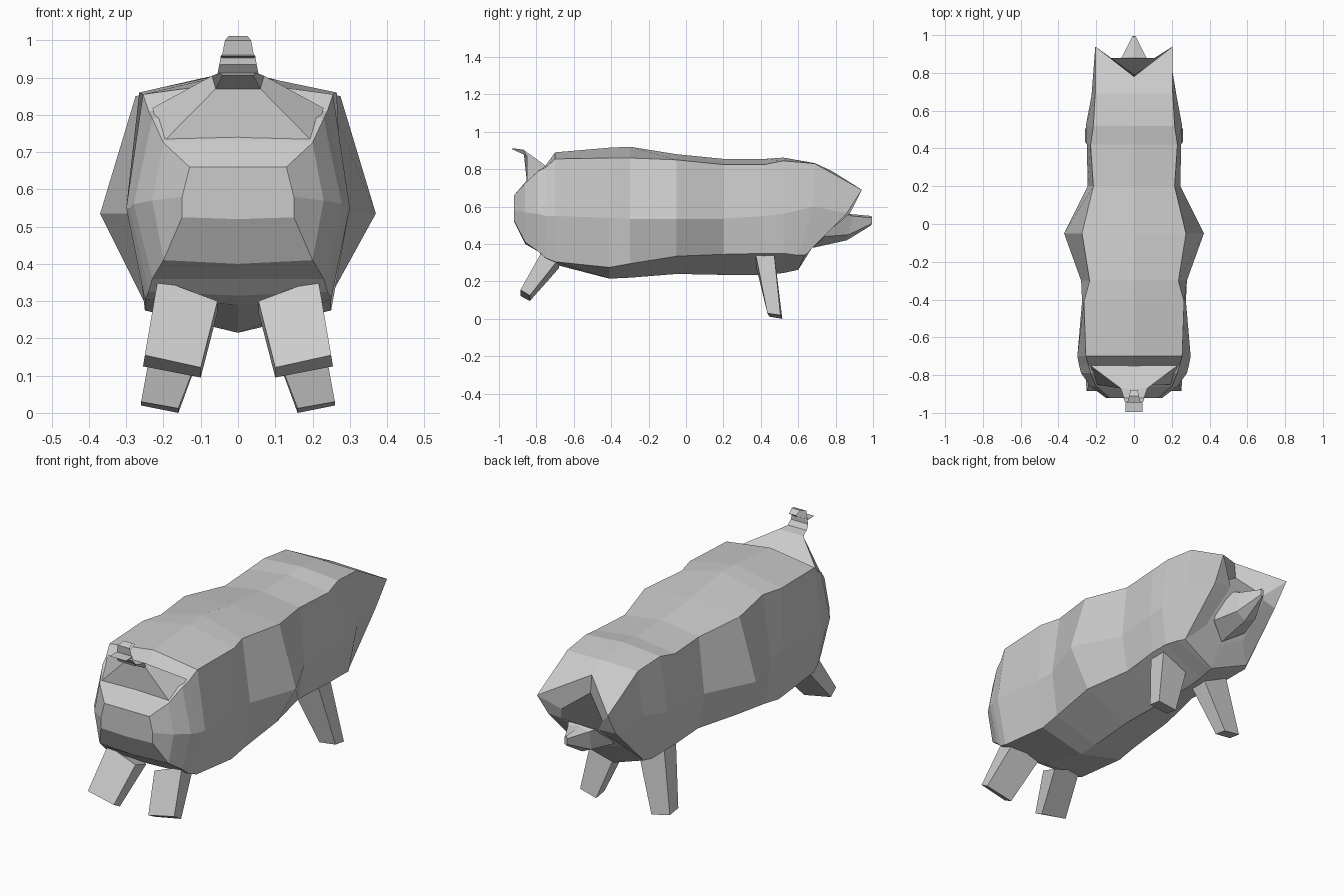
import bpy, bmesh


def make(name, rings, closed=True, caps=True):
    """Loft a surface through rings of 3D points."""
    bm = bmesh.new()
    rows = [[bm.verts.new(p) for p in r] for r in rings]
    n = len(rows[0])
    for a, b in zip(rows, rows[1:]):
        for i in range(n if closed else n - 1):
            j = (i + 1) % n
            bm.faces.new((a[i], a[j], b[j], b[i]))
    if caps:
        bm.faces.new(rows[0])
        bm.faces.new(rows[-1])
    bmesh.ops.recalc_face_normals(bm, faces=bm.faces)
    me = bpy.data.meshes.new(name)
    bm.to_mesh(me)
    bm.free()
    ob = bpy.data.objects.new(name, me)
    bpy.context.collection.objects.link(ob)
    return ob


def full(half):
    """Complete a half ring whose first and last points lie on x = 0."""
    return half + [(-x, y, z) for x, y, z in half[-2:0:-1]]


# Body stations: y, top z, shoulder x z, flank x z, belly edge x z, bottom z
stations = [
    (-.92, .66, .13, .66, .15, .58, .15, .525, .52),
    (-.86, .73, .20, .725, .23, .57, .20, .41, .40),
    (-.79, .80, .23, .79, .28, .56, .23, .36, .36),
    (-.75, .82, .24, .81, .29, .55, .24, .325, .315),
    (-.70, .89, .255, .855, .30, .55, .25, .305, .29),
    (-.41, .915, .265, .86, .275, .54, .25, .275, .215),
    (-.30, .92, .235, .86, .28, .535, .25, .295, .22),
    (-.05, .88, .275, .85, .37, .535, .26, .335, .24),
    (.20, .855, .215, .825, .245, .535, .21, .345, .235),
    (.42, .855, .23, .825, .25, .55, .23, .35, .235),
    (.52, .862, .215, .845, .255, .56, .23, .35, .245),
]
rings = [full([(0, y, zt), (xs, y, zs), (xm, y, zm), (xl, y, zl), (0, y, zb)])
         for y, zt, xs, zs, xm, zm, xl, zl, zb in stations]

# Head: slanted rings ending in the forward ears, then the recessed face
rings += [
    full([(0, .69, .832), (.205, .69, .83), (.225, .68, .6), (.22, .60, .34), (0, .59, .26)]),
    full([(0, .78, .79), (.205, .94, .69), (.195, .86, .565), (.20, .635, .34), (0, .60, .262)]),
    full([(0, .79, .70), (.12, .86, .61), (.11, .88, .57), (.12, .70, .42), (0, .66, .37)]),
]
make("body_and_head", rings)

# Snout: a pointed wedge
make("snout", [
    full([(0, .80, .62), (.11, .82, .57), (.10, .74, .44), (0, .68, .38)]),
    full([(0, .88, .56), (.06, .89, .55), (.06, .87, .45), (0, .86, .42)]),
    full([(0, .99, .55), (.008, .995, .54), (.008, .995, .51), (0, .99, .5)]),
])

# Legs, one of each pair per side
for s, side in ((1, "left"), (-1, "right")):
    def flip(r):
        return [(s * x, y, z) for x, y, z in r]
    make("fore_leg_" + side, [
        flip([(.05, .37, .30), (.20, .37, .36), (.20, .47, .36), (.05, .47, .30)]),
        flip([(.16, .445, .012), (.26, .435, .03), (.26, .505, .02), (.16, .515, 0)])])
    make("hind_leg_" + side, [
        flip([(.055, -.77, .30), (.215, -.77, .36), (.215, -.68, .32), (.055, -.68, .27)]),
        flip([(.10, -.885, .122), (.25, -.885, .155), (.255, -.835, .125), (.10, -.835, .095)])])

# Tail base: tapered wedge rising from the rump
make("tail_base", [
    [(-.23, -.75, .818), (.23, -.75, .818), (.20, -.85, .728), (-.20, -.85, .728)],
    [(-.07, -.87, .905), (.07, -.87, .905), (.06, -.85, .87), (-.06, -.85, .87)],
    [(-.05, -.93, .912), (.05, -.93, .912), (.04, -.93, .907), (-.04, -.93, .907)],
])

# Tail curl: thin ribbon that narrows to its tip
curl = [(-.92, .91, .055), (-.94, .935, .05), (-.94, .96, .046), (-.995, .957, .046),
        (-.94, .953, .044), (-.945, 1.0, .035), (-.91, 1.012, .025),
        (-.88, .995, .02), (-.915, .97, .012)]
make("tail_curl", [[(-w, y, z), (w, y, z)] for y, z, w in curl], closed=False, caps=False)
